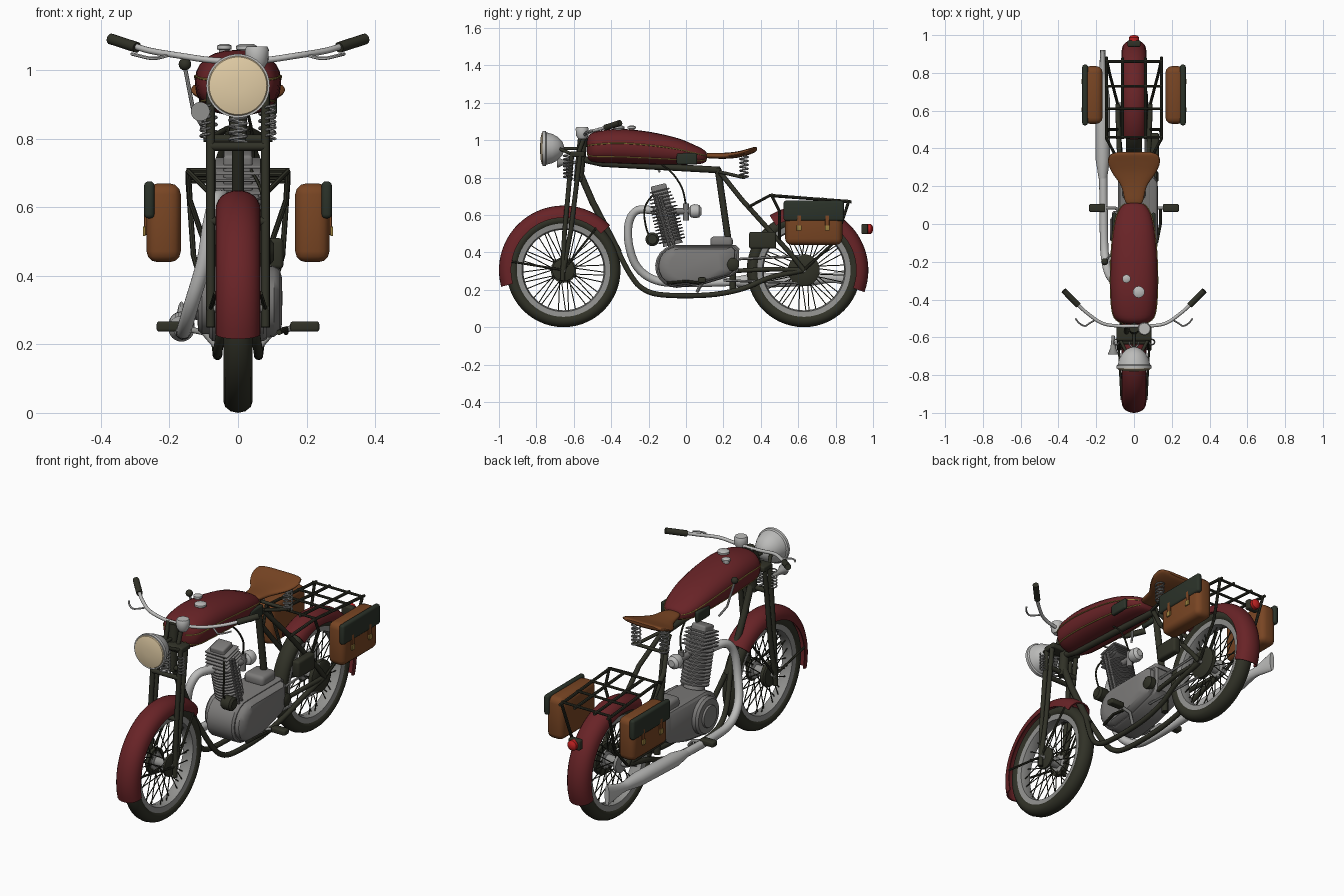
import bpy, bmesh
from math import pi, sin, cos, radians, copysign
from mathutils import Vector, Matrix

def material(name, r, g, b):
    m = bpy.data.materials.new(name)
    m.diffuse_color = (r, g, b, 1)
    return m

RED = material("dark red paint", 0.14, 0.017, 0.02)
BLACK = material("olive black", 0.03, 0.031, 0.02)
BROWN = material("brown leather", 0.19, 0.06, 0.017)
GREY = material("engine grey", 0.2, 0.195, 0.19)
CHROME = material("bright metal", 0.5, 0.5, 0.49)
CREAM = material("cream lens", 0.76, 0.61, 0.38)
GOLD = material("gold trim", 0.33, 0.22, 0.05)
LAMP = material("lamp red", 0.5, 0.015, 0.015)
FLAP = material("dark flap", 0.024, 0.032, 0.022)
STEEL = material("dull steel", 0.28, 0.28, 0.27)

def finish(name, bm, mat):
    bmesh.ops.recalc_face_normals(bm, faces=bm.faces)
    for f in bm.faces:
        f.smooth = True
    for e in bm.edges:
        e.smooth = e.calc_face_angle(0) < 0.65
    me = bpy.data.meshes.new(name)
    bm.to_mesh(me)
    bm.free()
    me.materials.append(mat)
    ob = bpy.data.objects.new(name, me)
    bpy.context.collection.objects.link(ob)
    return ob

def build(name, parts, mat, cyclic=False):
    """Skin lists of equal-length rings."""
    bm = bmesh.new()
    for rings in parts:
        vs = [[bm.verts.new(p) for p in r] for r in rings]
        n = len(vs[0])
        for a, b in list(zip(vs, vs[1:])) + ([(vs[-1], vs[0])] if cyclic else []):
            for i in range(n):
                j = (i + 1) % n
                bm.faces.new((a[i], a[j], b[j], b[i]))
        if not cyclic:
            bm.faces.new(vs[0])
            bm.faces.new(vs[-1])
    return finish(name, bm, mat)

def spline(pts, k):
    """Catmull-Rom through points of any dimension."""
    P = [Vector(p) for p in pts]
    P = [2 * P[0] - P[1]] + P + [2 * P[-1] - P[-2]]
    out = []
    for a, b, c, d in zip(P, P[1:], P[2:], P[3:]):
        for i in range(k):
            t = i / k
            out.append(0.5 * (2 * b + (c - a) * t + (2 * a - 5 * b + 4 * c - d) * t * t + (3 * b - a - 3 * c + d) * t ** 3))
    return out + [P[-2]]

def sweep(pts, r, n):
    P = [Vector(p) for p in pts]
    nrm, rings = None, []
    for i, p in enumerate(P):
        t = (P[min(i + 1, len(P) - 1)] - P[max(i - 1, 0)]).normalized()
        nrm = t.orthogonal() if nrm is None else nrm - t * nrm.dot(t)
        nrm.normalize()
        b = t.cross(nrm)
        rings.append([p + r * (nrm * cos(a) + b * sin(a)) for a in (2 * pi * j / n for j in range(n))])
    return rings

def tubes(name, paths, r, mat, n=10, k=0):
    return build(name, [sweep(spline(p, k) if k else p, r, n) for p in paths], mat)

def both(path):
    return [[(s * x, y, z) for x, y, z in path] for s in (1, -1)]

def lathe(name, c, axis, prof, mat, n=32, cyclic=False):
    ax, c = Vector(axis).normalized(), Vector(c)
    u = ax.orthogonal().normalized()
    v = ax.cross(u)
    return build(name, [[[c + ax * h + r * (u * cos(a) + v * sin(a)) for a in (2 * pi * j / n for j in range(n))]
                         for r, h in prof]], mat, cyclic)

def box(name, c, size, mat, bevel=0.01, tilt=0):
    bm = bmesh.new()
    bmesh.ops.create_cube(bm, size=1)
    bmesh.ops.scale(bm, vec=size, verts=bm.verts)
    bmesh.ops.bevel(bm, geom=bm.edges[:], offset=bevel, segments=3, profile=0.5, affect='EDGES')
    bmesh.ops.transform(bm, matrix=Matrix.Translation(c) @ Matrix.Rotation(tilt, 4, 'X'), verts=bm.verts)
    return finish(name, bm, mat)

def oval(y, x, z, rx, rz, a, p=1.0):
    f = lambda q: copysign(abs(q) ** p, q)
    return (x + rx * f(cos(a)), y, z + rz * f(sin(a)))

def helix(x, y, z0, z1, r, turns):
    n = turns * 12
    return [(x + r * cos(i * pi / 6), y + r * sin(i * pi / 6), z0 + (z1 - z0) * i / n) for i in range(n + 1)]

ring24 = [2 * pi * i / 24 for i in range(24)]

# wheels
HZ = 0.305
for end, wy in (("front", -0.655), ("rear", 0.63)):
    c = (0, wy, HZ)
    lathe(end + "_tyre", c, (1, 0, 0), [(0.27 + 0.035 * cos(a), 0.043 * sin(a)) for a in ring24[::2]], BLACK, 56, True)
    lathe(end + "_rim", c, (1, 0, 0), [(0.25, -0.034), (0.222, -0.03), (0.215, 0), (0.222, 0.03), (0.25, 0.034)], STEEL, 56, True)
    spokes = []
    for i in range(36):
        a, s, d = 2 * pi * i / 36, (1, -1)[i % 2], (0.4, -0.4)[i // 2 % 2]
        spokes.append([(s * 0.036, wy + 0.04 * cos(a), HZ + 0.04 * sin(a)),
                       (s * 0.006, wy + 0.22 * cos(a + d), HZ + 0.22 * sin(a + d))])
    tubes(end + "_spokes", spokes, 0.0028, BLACK, 5)
    lathe(end + "_hub", c, (1, 0, 0), [(0.012, -0.09), (0.012, -0.055), (0.05, -0.05), (0.05, -0.035), (0.028, -0.03), (0.028, 0.03),
                                       (0.05, 0.035), (0.05, 0.05), (0.012, 0.055), (0.012, 0.09)], STEEL)
lathe("front_brake_drum", (-0.05, -0.655, HZ), (1, 0, 0), [(0.06, -0.012), (0.068, -0.005), (0.068, 0.012)], BLACK)
lathe("front_drum_cap", (0.045, -0.655, HZ), (1, 0, 0), [(0.06, 0), (0.06, 0.01), (0.03, 0.018)], BLACK)
lathe("rear_sprocket", (0.045, 0.63, HZ), (1, 0, 0), [(0.085, 0), (0.085, 0.02), (0.07, 0.027), (0.03, 0.03)], BLACK)

# mudguards: arched shells swept round the wheels
def fender(name, wy, a0, a1):
    sec = [(0.066 * cos(t), 0.28 + 0.065 * sin(t) ** 0.8) for t in (pi * i / 12 for i in range(13))]
    sec += [(0.06 * cos(t), 0.28 + 0.058 * sin(t) ** 0.8) for t in (pi * i / 12 for i in range(12, -1, -1))]
    sec = [(x, r.real) for x, r in sec]
    angs = [radians(a0 + (a1 - a0) * i / 32) for i in range(33)]
    build(name, [[[(x, wy + r * cos(a), HZ + r * sin(a)) for x, r in sec] for a in angs]], RED)
fender("front_mudguard", -0.655, 195, 44)
fender("rear_mudguard", 0.63, 122, -20)
tubes("front_mudguard_stays", both([(0.08, -0.655, HZ), (0.066, -0.93, 0.35)]) + both([(0.08, -0.655, HZ), (0.066, -0.48, 0.53)]), 0.006, BLACK, 6)

# fuel tank with pinstripes, knee pads and caps
tank = spline([(-0.53, 0.03, 0.93, 0.99), (-0.52, 0.075, 0.895, 1.025), (-0.48, 0.112, 0.88, 1.045), (-0.36, 0.125, 0.875, 1.06),
               (-0.2, 0.124, 0.87, 1.045), (-0.05, 0.112, 0.868, 1.012), (0.05, 0.09, 0.87, 0.972),
               (0.1, 0.058, 0.88, 0.945), (0.113, 0.02, 0.9, 0.925)], 4)
def tank_pt(s, a, g=0):
    y, w, zb, zt = s
    return oval(y, 0, (zb + zt) / 2, w + g, (zt - zb) / 2 + g, a, 0.85)
build("fuel_tank", [[[tank_pt(s, a) for a in ring24] for s in tank]], RED)
tubes("tank_pinstripes", [[tank_pt(s, a) for s in tank[2:-3]] for a in (0.13, pi - 0.13, -0.6, pi + 0.6)], 0.0035, GOLD, 6)
for s in (1, -1):
    box("knee_pad", (s * 0.103, 0.005, 0.9), (0.022, 0.11, 0.06), FLAP, 0.009)
lathe("small_tank_cap", (-0.04, -0.29, 1.04), (0, 0, 1), [(0.016, 0), (0.016, 0.02), (0.022, 0.022), (0.022, 0.032), (0.012, 0.037)], CHROME, 20)
lathe("fuel_cap", (0.025, -0.36, 1.045), (0, 0, 1), [(0.024, 0), (0.024, 0.014), (0.031, 0.016), (0.031, 0.026), (0.02, 0.032)], CHROME, 24)

# saddle and its springs
seat = spline([(0.1, 0.025, 0.915, 0.008), (0.12, 0.047, 0.917, 0.014), (0.2, 0.068, 0.916, 0.016), (0.27, 0.115, 0.922, 0.017),
               (0.325, 0.137, 0.935, 0.017), (0.365, 0.128, 0.948, 0.015), (0.38, 0.09, 0.953, 0.008)], 4)
build("seat", [[[(p[0], p[1], p[2] + 0.4 * p[0] ** 2 * (y > 0.2) * (y - 0.2) / 0.18) for p in (oval(y, 0, z, w, t, a, 0.8) for a in ring24)]
                for y, w, z, t in seat]], BROWN)
tubes("seat_springs", [helix(s * 0.085, 0.31, 0.8, 0.925, 0.022, 6) for s in (1, -1)], 0.0045, STEEL, 6)
tubes("seat_spring_bracket", [[(-0.1, 0.31, 0.8), (0.1, 0.31, 0.8)]] + both([(0.085, 0.31, 0.8), (0.03, 0.18, 0.83)]), 0.009, BLACK)

# frame
tubes("frame_top_tube", [[(0, -0.56, 0.9), (0, -0.45, 0.875), (0, 0.18, 0.84)]], 0.018, BLACK)
tubes("frame_head_tube", [[(0, -0.55, 1.03), (0, -0.575, 0.78)]], 0.026, BLACK, 14)
tubes("frame_down_tube", [[(0, -0.565, 0.82), (0, -0.5, 0.67), (0, -0.36, 0.4)]], 0.018, BLACK)
tubes("frame_cradle", both([(0.005, -0.38, 0.44), (0.04, -0.3, 0.285), (0.055, -0.23, 0.205), (0.06, -0.12, 0.172), (0.06, 0.12, 0.172),
                            (0.065, 0.3, 0.205), (0.08, 0.45, 0.265), (0.08, 0.63, HZ)]), 0.014, BLACK, 10, 5)
tubes("seat_tube", [[(0, 0.17, 0.85), (0, 0.25, 0.3), (0, 0.25, 0.2)]], 0.018, BLACK)
tubes("seat_stays", both([(0.02, 0.18, 0.83), (0.075, 0.3, 0.68), (0.085, 0.57, 0.38), (0.085, 0.63, HZ)]), 0.013, BLACK)
tubes("chain_stays", both([(0.06, 0.24, 0.3), (0.08, 0.45, 0.31), (0.08, 0.63, HZ)]), 0.012, BLACK)
tubes("drive_chain", [[(0.062, 0.2, 0.36), (0.062, 0.62, 0.38)], [(0.062, 0.2, 0.25), (0.062, 0.62, 0.235)]], 0.007, STEEL, 6)

# girder fork
tubes("fork_legs", both([(0.08, -0.61, 0.93), (0.08, -0.65, 0.5), (0.08, -0.66, 0.25)])
      + both([(0.08, -0.565, 0.93), (0.08, -0.615, 0.52), (0.08, -0.655, HZ)]), 0.013, BLACK)
tubes("fork_crossbars", [[(-0.08, y, z), (0.08, y, z)] for y, z in ((-0.625, 0.778), (-0.575, 0.8), (-0.61, 0.92), (-0.645, 0.56))], 0.013, BLACK)
box("fork_crown", (0, -0.58, 0.925), (0.185, 0.075, 0.03), BLACK, 0.008)
tubes("fork_spring", [helix(0, -0.63, 0.79, 0.92, 0.024, 7)], 0.005, STEEL, 6)
tubes("fork_side_springs", [helix(s * 0.095, -0.625, 0.8, 0.9, 0.014, 6) for s in (1, -1)], 0.004, STEEL, 6)

# headlamp and horn
lathe("headlamp_shell", (0, -0.66, 0.955), (0, -1, 0), [(0.012, -0.008), (0.035, 0), (0.062, 0.025), (0.078, 0.055), (0.086, 0.085), (0.093, 0.09), (0.093, 0.106)], CHROME, 40)
lathe("headlamp_lens", (0, -0.766, 0.955), (0, -1, 0), [(0.087, 0), (0.084, 0.005), (0.06, 0.011), (0.02, 0.014)], CREAM, 40)
tubes("headlamp_bracket", [[(0, -0.665, 0.955), (0, -0.56, 0.955)]] + both([(0.04, -0.68, 0.955), (0.08, -0.6, 0.92)]), 0.009, BLACK)
lathe("horn", (-0.11, -0.63, 0.88), (0, -1, 0), [(0.008, -0.04), (0.012, 0), (0.016, 0.03), (0.028, 0.055), (0.028, 0.06)], STEEL, 20)

# handlebar, grips, levers and speedometer
half = [(0.08, -0.54, 1.03), (0.17, -0.525, 1.043), (0.25, -0.47, 1.056), (0.3, -0.425, 1.07), (0.36, -0.365, 1.09)]
tubes("handlebar", [[(-x, y, z) for x, y, z in half[::-1]] + [(0, -0.54, 1.027)] + half], 0.009, CHROME, 10, 5)
tubes("handlebar_grips", both([(0.295, -0.43, 1.067), (0.372, -0.352, 1.092)]), 0.016, BLACK, 14)
tubes("hand_levers", both([(0.2, -0.505, 1.045), (0.235, -0.525, 1.036), (0.26, -0.54, 1.036), (0.29, -0.525, 1.043), (0.31, -0.5, 1.048)]), 0.005, CHROME, 6, 3)
tubes("handlebar_clamp", both([(0.04, -0.54, 1.03), (0.04, -0.575, 0.93)]), 0.012, BLACK)
lathe("speedometer", (0.055, -0.555, 1.025), (0, 0, 1), [(0.02, -0.02), (0.033, 0), (0.035, 0.035), (0.03, 0.045)], CHROME, 24)

# engine: crankcase outline in y,z skinned across x
outline = [(-0.05 + 0.115 * cos(a), 0.325 + 0.115 * sin(a)) for a in (radians(85 + 18.5 * i) for i in range(11))]
outline += [(0.1, 0.23), (0.25, 0.275), (0.28, 0.3), (0.285, 0.42), (0.265, 0.44)]
def slab(name, stations, mat):
    build(name, [[[(x, 0.03 + (y - 0.03) * s, 0.33 + (z - 0.33) * s) for y, z in outline] for x, s in stations]], mat)
slab("crankcase", [(-0.085, 0.9), (-0.075, 1), (0.075, 1), (0.085, 0.95)], GREY)
slab("engine_side_cover", [(0.08, 0.92), (0.105, 0.9), (0.122, 0.8), (0.128, 0.6)], GREY)
lathe("flywheel_cover", (-0.08, -0.03, 0.33), (-1, 0, 0), [(0.1, 0), (0.1, 0.025), (0.09, 0.037), (0.06, 0.038), (0.057, 0.048)], GREY, 36)
box("gearbox", (0, 0.19, 0.455), (0.12, 0.12, 0.06), GREY, 0.02)
lathe("gear_pivot", (0.09, 0.25, 0.335), (1, 0, 0), [(0.035, 0), (0.035, 0.03), (0.02, 0.04)], BLACK, 20)

# finned cylinder and head, leaning forward
TILT = 0.24
axis = Vector((0, -sin(TILT), cos(TILT)))
base = Vector((0, -0.07, 0.44))
fins = [(0.055, 0)]
for i in range(11):
    h = 0.02 + i * 0.0175
    fins += [(0.05, h), (0.073, h + 0.002), (0.073, h + 0.008), (0.05, h + 0.01)]
lathe("cylinder", base, axis, fins, GREY, 32)
for i in range(5):
    box("head_fin", base + axis * (0.222 + 0.019 * i), (0.132, 0.14 - 0.008 * i, 0.008), GREY, 0.003, TILT)
box("cylinder_head", base + axis * 0.265, (0.085, 0.085, 0.13), GREY, 0.01, TILT)
tubes("pushrod_tubes", [[(0.066, -0.06, 0.42), (0.066, -0.135, 0.7)], [(0.066, -0.085, 0.42), (0.066, -0.16, 0.7)]], 0.008, GREY, 8)
lathe("magneto", (0.04, -0.18, 0.47), (1, 0, 0), [(0.03, 0), (0.037, 0.01), (0.037, 0.055), (0.025, 0.065)], BLACK, 20)

# carburettor and cables
tubes("intake_pipe", [[(0.02, -0.1, 0.62), (0.03, 0.05, 0.62)]], 0.018, GREY, 12)
lathe("carburettor", (0.03, 0.015, 0.62), (0, 1, 0), [(0.015, 0), (0.032, 0.01), (0.038, 0.03), (0.034, 0.055), (0.018, 0.068)], CHROME, 20)
tubes("carburettor_body", [[(0.03, 0, 0.57), (0.03, 0, 0.66)]], 0.016, GREY, 12)
tubes("fuel_line", [[(0.03, -0.13, 0.87), (0.04, -0.07, 0.82), (0.045, -0.02, 0.74), (0.03, 0, 0.65)],
                    [(0.02, -0.15, 0.74), (0.07, -0.22, 0.64), (0.06, -0.21, 0.52), (0.06, -0.18, 0.48)]], 0.005, BLACK, 6, 5)

# exhaust with fishtail silencer
tubes("exhaust_pipe", [[(-0.03, -0.17, 0.625), (-0.06, -0.26, 0.625), (-0.08, -0.305, 0.56), (-0.1, -0.305, 0.44), (-0.135, -0.26, 0.32),
                        (-0.155, -0.16, 0.25), (-0.16, 0, 0.235), (-0.163, 0.3, 0.243)]], 0.022, CHROME, 14, 5)
muffler = [(0.24, 0.022, 0.022, 0.242), (0.34, 0.038, 0.038, 0.246), (0.66, 0.038, 0.038, 0.258), (0.76, 0.024, 0.026, 0.262),
           (0.8, 0.02, 0.028, 0.264), (0.91, 0.014, 0.055, 0.27), (0.92, 0.014, 0.055, 0.27)]
build("silencer", [[[oval(y, -0.165, z, rx, rz, a) for a in ring24] for y, rx, rz, z in muffler]], CHROME)

# foot pegs, kick lever and hand gear lever
tubes("peg_bars", both([(0.06, 0.06, 0.19), (0.1, 0.085, 0.235), (0.17, 0.085, 0.25)]), 0.009, STEEL)
for s in (1, -1):
    box("foot_peg", (s * 0.195, 0.085, 0.252), (0.085, 0.042, 0.03), BLACK, 0.008)
tubes("kick_lever", [[(0.12, -0.1, 0.235), (0.14, 0.0, 0.245), (0.14, 0.08, 0.235)]], 0.008, BLACK, 8)
tubes("gear_lever", [[(-0.1, -0.14, 0.83), (-0.13, -0.17, 0.88), (-0.155, -0.2, 1.01)]], 0.006, CHROME, 8)
lathe("gear_knob", (-0.155, -0.2, 1.018), (0, 0, 1), [(0.018 * sin(a) + 0.0005, -0.018 * cos(a)) for a in (pi * i / 8 for i in range(9))], BLACK, 16)

# toolbox
box("toolbox", (0.11, 0.41, 0.465), (0.045, 0.145, 0.09), BLACK, 0.012)

# luggage rack
tubes("rack_rails", both([(0.08, 0.33, 0.64), (0.145, 0.45, 0.705), (0.145, 0.885, 0.67)]) + both([(0.06, 0.45, 0.703), (0.06, 0.88, 0.672)]), 0.008, BLACK, 8)
tubes("rack_rungs", [[(-0.15, y, 0.745 - 0.08 * y), (0.15, y, 0.745 - 0.08 * y)] for y in (0.46, 0.61, 0.73, 0.86)], 0.007, BLACK, 8)
tubes("rack_struts", both([(0.145, 0.46, 0.7), (0.14, 0.5, 0.62), (0.085, 0.5, 0.46)]) + both([(0.145, 0.87, 0.672), (0.13, 0.8, 0.46), (0.085, 0.63, HZ)]), 0.008, BLACK, 8)

# saddlebags
for s in (1, -1):
    box("saddlebag", (s * 0.217, 0.683, 0.555), (0.1, 0.305, 0.23), BROWN, 0.032)
    box("saddlebag_flap", (s * 0.259, 0.683, 0.622), (0.03, 0.322, 0.108), FLAP, 0.012)
    for y in (0.605, 0.755):
        box("saddlebag_strap", (s * 0.27, y, 0.56), (0.008, 0.022, 0.08), BROWN, 0.002)
        box("strap_buckle", (s * 0.274, y, 0.53), (0.008, 0.026, 0.028), GOLD, 0.002)

# tail lamp
box("tail_lamp_base", (0, 0.955, 0.525), (0.07, 0.034, 0.055), BLACK, 0.008)
lathe("tail_lamp", (0, 0.968, 0.525), (0, 1, 0), [(0.027, 0), (0.027, 0.02), (0.018, 0.029), (0.006, 0.032)], LAMP, 24)
